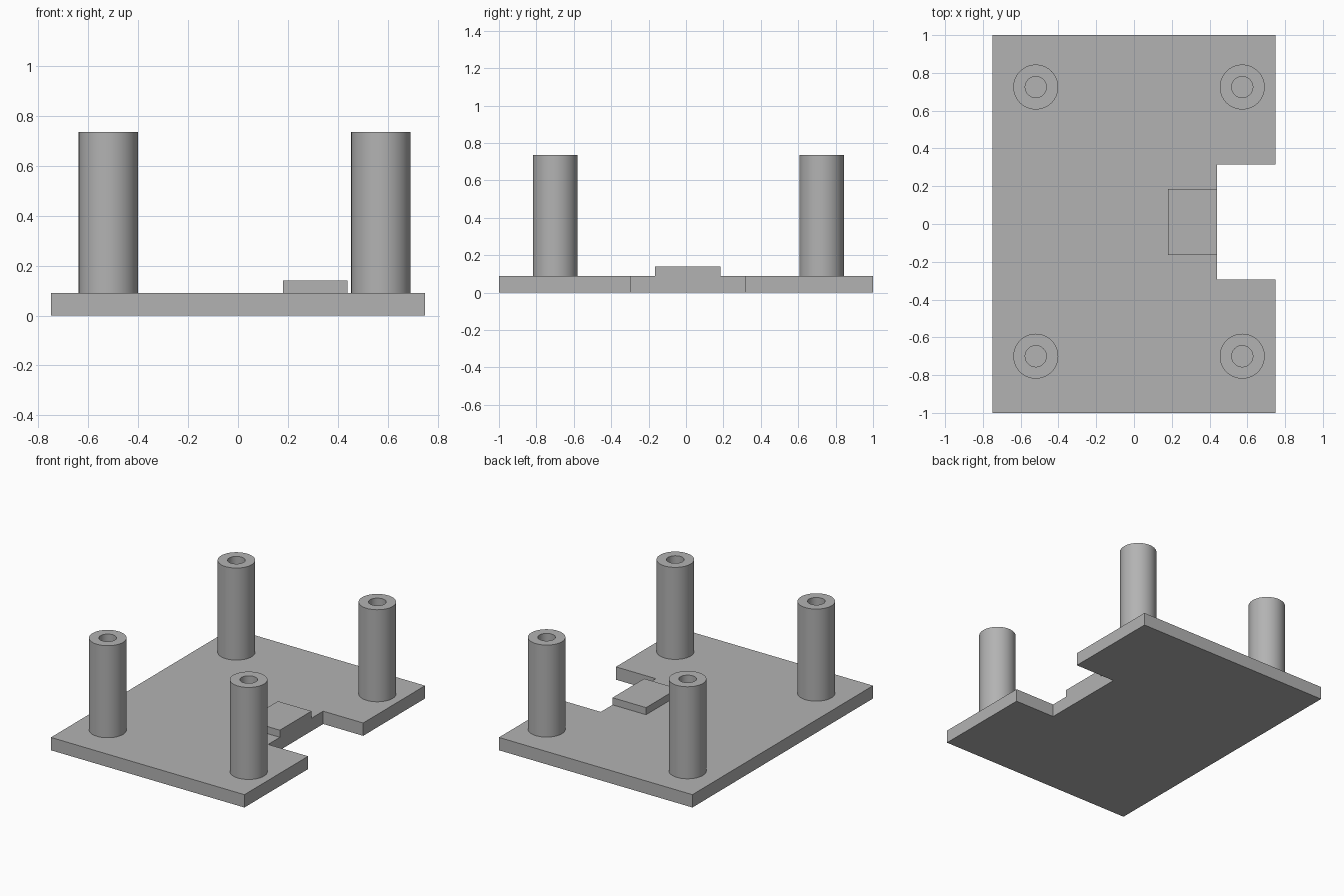
import bpy, bmesh, math
from mathutils import Vector

cube = bpy.data.objects.get("Cube")
if cube:
    bpy.data.objects.remove(cube)

PLATE_TOP, POST_TOP = 0.09, 0.735

grey = bpy.data.materials.new("plain_grey")
grey.use_nodes = True
color = (0.45, 0.45, 0.45, 1)
grey.diffuse_color = color
grey.node_tree.nodes["Principled BSDF"].inputs["Base Color"].default_value = color


def finish(name, bm):
    """Turn a bmesh into a named grey object."""
    bmesh.ops.recalc_face_normals(bm, faces=bm.faces)
    mesh = bpy.data.meshes.new(name)
    bm.to_mesh(mesh)
    bm.free()
    mesh.materials.append(grey)
    obj = bpy.data.objects.new(name, mesh)
    bpy.context.collection.objects.link(obj)
    return obj


def slab(name, outline, bottom, top):
    """Extrude a flat outline upward."""
    bm = bmesh.new()
    face = bm.faces.new([bm.verts.new((x, y, bottom)) for x, y in outline])
    ext = bmesh.ops.extrude_face_region(bm, geom=[face])
    verts = [v for v in ext["geom"] if isinstance(v, bmesh.types.BMVert)]
    bmesh.ops.translate(bm, verts=verts, vec=(0, 0, top - bottom))
    return finish(name, bm)


def post(name, x, y, radius=0.119, bore=0.056):
    """Lathe a hollow standoff that is blind at the plate."""
    bm = bmesh.new()
    profile = [(radius, PLATE_TOP), (radius, POST_TOP), (bore, POST_TOP), (bore, PLATE_TOP)]
    verts = [bm.verts.new((r, 0, z)) for r, z in profile]
    edges = [bm.edges.new(pair) for pair in zip(verts, verts[1:])]
    bmesh.ops.spin(bm, geom=verts + edges, cent=(0, 0, 0), axis=(0, 0, 1),
                   angle=math.tau, steps=64, use_merge=True)
    bmesh.ops.remove_doubles(bm, verts=bm.verts, dist=0.0001)
    bmesh.ops.translate(bm, verts=bm.verts, vec=Vector((x, y, 0)))
    obj = finish(name, bm)
    bpy.ops.object.select_all(action="DESELECT")
    obj.select_set(True)
    bpy.context.view_layer.objects.active = obj
    bpy.ops.object.shade_smooth_by_angle(angle=math.radians(30))


# Base plate with a notch in its left edge
slab("base_plate", [(-0.75, -1), (0.75, -1), (0.75, -0.295), (0.44, -0.295),
                    (0.44, 0.315), (0.75, 0.315), (0.75, 1), (-0.75, 1)], 0, PLATE_TOP)

# Raised pad beside the notch
slab("raised_pad", [(0.18, -0.165), (0.44, -0.165), (0.44, 0.185), (0.18, 0.185)],
     PLATE_TOP, 0.14)

# Four hollow corner posts
for end, y in (("front", -0.7), ("back", 0.725)):
    for side, x in (("right", -0.52), ("left", 0.573)):
        post(f"{end}_{side}_post", x, y)
